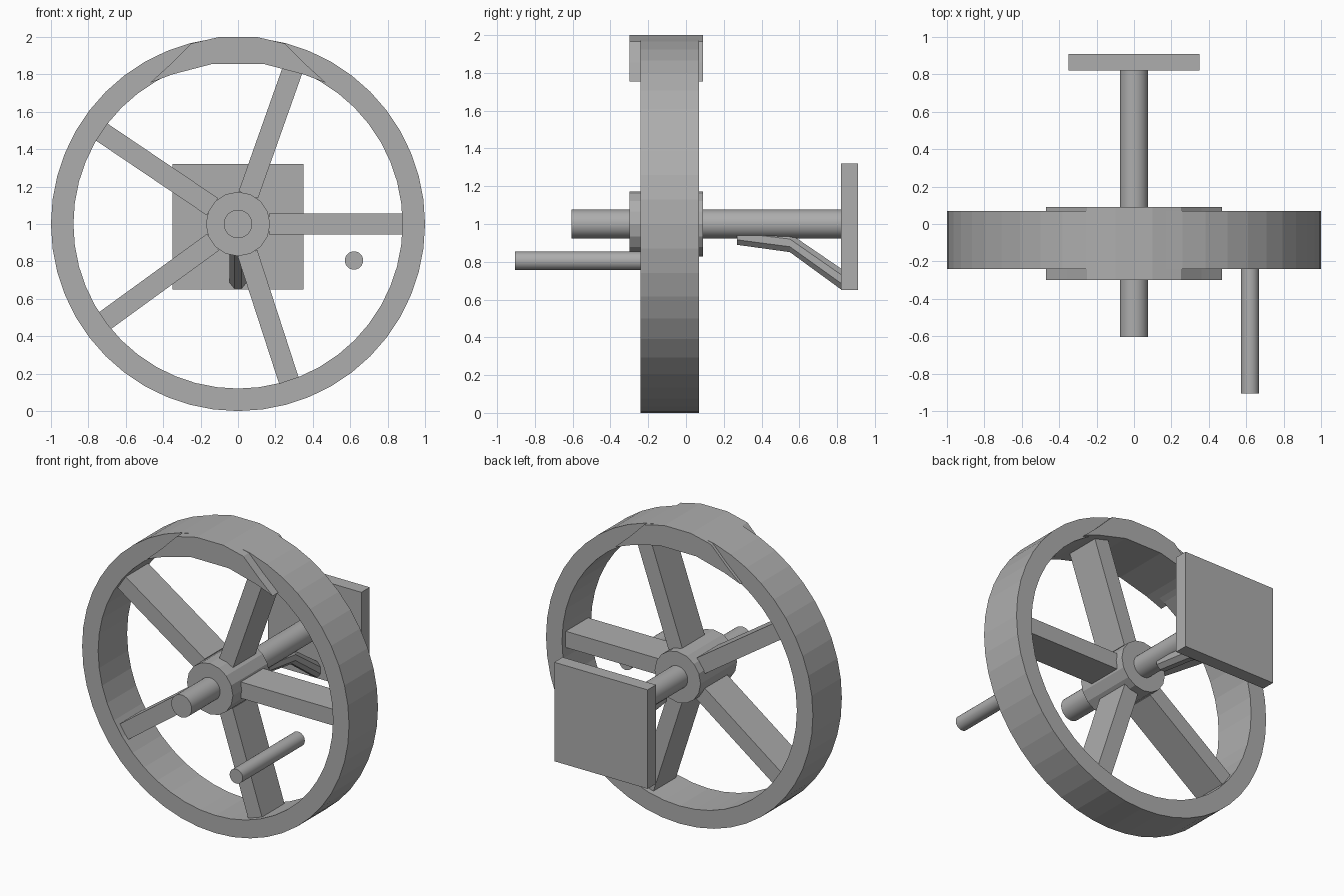
import bpy, bmesh, math
from mathutils import Matrix

cube = bpy.data.objects.get("Cube")
if cube:
    bpy.data.objects.remove(cube, do_unlink=True)

# One plain grey for the whole mechanism
grey = bpy.data.materials.new("plain_grey")
grey.use_nodes = True
COLOUR = (0.42, 0.42, 0.42, 1)
grey.diffuse_color = COLOUR
grey.node_tree.nodes["Principled BSDF"].inputs["Base Color"].default_value = COLOUR

CENTRE_Z = 1.0


def finish(name, bm, smooth=False):
    bmesh.ops.recalc_face_normals(bm, faces=bm.faces)
    mesh = bpy.data.meshes.new(name)
    bm.to_mesh(mesh)
    bm.free()
    mesh.materials.append(grey)
    obj = bpy.data.objects.new(name, mesh)
    bpy.context.collection.objects.link(obj)
    if smooth:
        bpy.ops.object.select_all(action="DESELECT")
        obj.select_set(True)
        bpy.context.view_layer.objects.active = obj
        bpy.ops.object.shade_smooth_by_angle(angle=math.radians(30))
    return obj


def loft(name, rings, smooth=False, closed=False):
    """Bridge equal rings of points, capping the ends unless closed."""
    bm = bmesh.new()
    loops = [[bm.verts.new(p) for p in ring] for ring in rings]
    n = len(loops[0])
    pairs = list(zip(loops, loops[1:]))
    if closed:
        pairs.append((loops[-1], loops[0]))
    else:
        bm.faces.new(loops[0])
        bm.faces.new(loops[-1])
    for a, b in pairs:
        for i in range(n):
            j = (i + 1) % n
            bm.faces.new((a[i], a[j], b[j], b[i]))
    return finish(name, bm, smooth)


def circle(x, y, z, rx, rz, sides, turn=0):
    angles = [math.tau * (i + turn) / sides for i in range(sides)]
    return [(x + rx * math.cos(a), y, z + rz * math.sin(a)) for a in angles]


def rod(name, x, z, radius, y0, y1, sides, smooth):
    return loft(name, [circle(x, y, z, radius, radius, sides) for y in (y0, y1)], smooth)


def box(name, size, centre, rotation=Matrix()):
    bm = bmesh.new()
    bmesh.ops.create_cube(bm, size=1)
    bmesh.ops.transform(bm, matrix=rotation @ Matrix.Translation(centre)
                        @ Matrix.Diagonal((*size, 1)), verts=bm.verts)
    return finish(name, bm)


# Wheel rim: a rectangular section carried round the axle
rim_section = [(1.0, -0.24), (1.0, 0.07), (0.88, 0.07), (0.88, -0.24)]
loft("wheel_rim", [circle(0, y, CENTRE_Z, r, r, 48) for r, y in rim_section], closed=True)

# Hub, axle and crank handle
rod("hub", 0, CENTRE_Z, 0.172, -0.3, 0.09, 16, False)
rod("axle", 0, CENTRE_Z, 0.076, -0.605, 0.83, 32, True)
rod("crank_handle", 0.62, 0.805, 0.049, -0.905, -0.24, 24, True)

# Five spokes
for number, angle in enumerate((0, 70.5, 146, 216, 288), 1):
    turn = Matrix.Translation((0, 0, CENTRE_Z)) @ Matrix.Rotation(-math.radians(angle), 4, "Y")
    box(f"spoke_{number}", (0.72, 0.24, 0.11), (0.525, -0.085, 0), turn)

# Counterweight on the top of the rim, mirrored half profile
outer = [(0.1, 2.0), (0.25, 1.965), (0.36, 1.855), (0.47, 1.755)]
inner = [(0.35, 1.80), (0.14, 1.855)]
half = outer + inner
profile = half + [(-x, z) for x, z in reversed(half)]
loft("counterweight", [[(x, y, z) for x, z in profile] for y in (-0.3, 0.09)])

# Back plate
box("back_plate", (0.7, 0.09, 0.67), (0, 0.865, 0.985))

# Bent brace from the axle to the foot of the plate
path = [(0.27, 0.935, 0.049), (0.55, 0.9, 0.053), (0.825, 0.706, 0.06)]
loft("brace", [circle(0, y, z, 0.049, h, 8, 0.5) for y, z, h in path])
